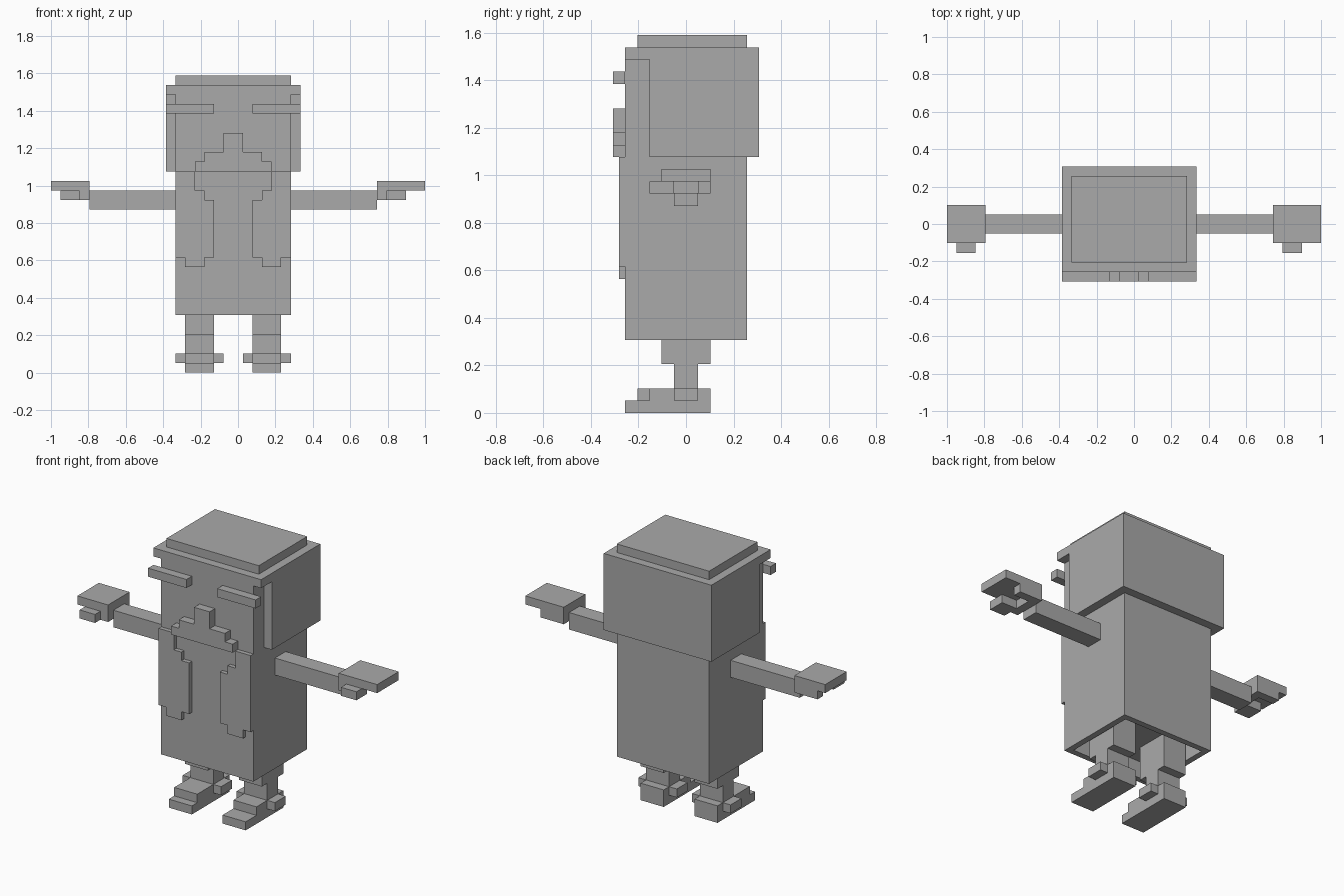
import bpy
import bmesh
from mathutils import Vector

U = 2 / 39                      # one block
ORIGIN = Vector((19.5, 6, 0))   # grid position of the world origin
MID = 19                        # mirror line of the body, in blocks

cube = bpy.data.objects.get("Cube")
if cube:
    bpy.data.objects.remove(cube, do_unlink=True)

grey = bpy.data.materials.new("plain_grey")
grey.use_nodes = True
grey.diffuse_color = (0.4, 0.4, 0.4, 1)
grey.node_tree.nodes["Principled BSDF"].inputs["Base Color"].default_value = grey.diffuse_color


def add_box(bm, x, y, z):
    """Add a box spanning the given block ranges."""
    lo, hi = (Vector(c) for c in zip(x, y, z))
    verts = bmesh.ops.create_cube(bm, size=1)["verts"]
    for v in verts:
        v.co = ((lo + hi) / 2 + v.co * (hi - lo) - ORIGIN) * U


def finish(name, bm):
    mesh = bpy.data.meshes.new(name)
    bm.to_mesh(mesh)
    bm.free()
    mesh.materials.append(grey)
    obj = bpy.data.objects.new(name, mesh)
    bpy.context.collection.objects.link(obj)
    return obj


def part(name, *boxes):
    bm = bmesh.new()
    for box in boxes:
        add_box(bm, *box)
    return finish(name, bm)


def flip(x):
    return (2 * MID - x[1], 2 * MID - x[0])


def pair(name, *boxes):
    """Right part as given, left part mirrored across the body."""
    part("right_" + name, *boxes)
    part("left_" + name, *[(flip(x), y, z) for x, y, z in boxes])


# Body with a shallow recess underneath
bm = bmesh.new()
add_box(bm, (13, 25), (1, 11), (6, 29))
bm.normal_update()
bottom = min(bm.faces, key=lambda f: f.calc_center_median().z)
bmesh.ops.inset_region(bm, faces=[bottom], thickness=U)
hole = bmesh.ops.extrude_discrete_faces(bm, faces=[bottom])["faces"][0]
bmesh.ops.translate(bm, verts=hole.verts, vec=(0, 0, 2 * U))
finish("body", bm)

# Hair and crown
part("hair", ((12, 26), (3, 12), (21, 29)), ((12, 26), (1, 12), (29, 30)))
part("crown", ((13, 25), (2, 11), (30, 31)))

# Face
pair("eyebrow", ((12, 17), (0, 1), (27, 28)))
part("nose_and_moustache",
     ((18, 20), (0, 1), (23, 25)),
     ((16, 22), (0, 1), (22, 23)),
     ((15, 23), (0, 1), (21, 22)))

# Hanging front panels, half a block thick
pair("front_panel",
     ((13, 15), (0.5, 1), (19, 21)),
     ((13, 16), (0.5, 1), (18, 19)),
     ((13, 17), (0.5, 1), (12, 18)),
     ((14, 16), (0.5, 1), (11, 12)))

# Arms and hands
pair("arm", ((4, 13), (5, 7), (17, 19)))
pair("fingers",
     ((3, 4), (4, 8), (18, 19)),
     ((1, 3), (4, 5), (18, 19)),
     ((1, 3), (7, 8), (18, 19)),
     ((1, 3), (3, 4), (18, 19)))
part("right_hand", ((0, 4), (4, 8), (19, 20)))
part("left_hand", ((34, 39), (4, 8), (19, 20)))

# Legs
pair("leg",
     ((14, 17), (4, 8), (4, 8)),
     ((14, 17), (5, 7), (2, 4)))
pair("ankle", ((13, 18), (5, 7), (1, 2)))

# Feet, the right instep reaching one block further forward
pair("sole", ((14, 17), (1, 8), (0, 1)))
part("right_instep", ((14, 17), (2, 8), (1, 2)))
part("left_instep", (flip((14, 17)), (3, 8), (1, 2)))
